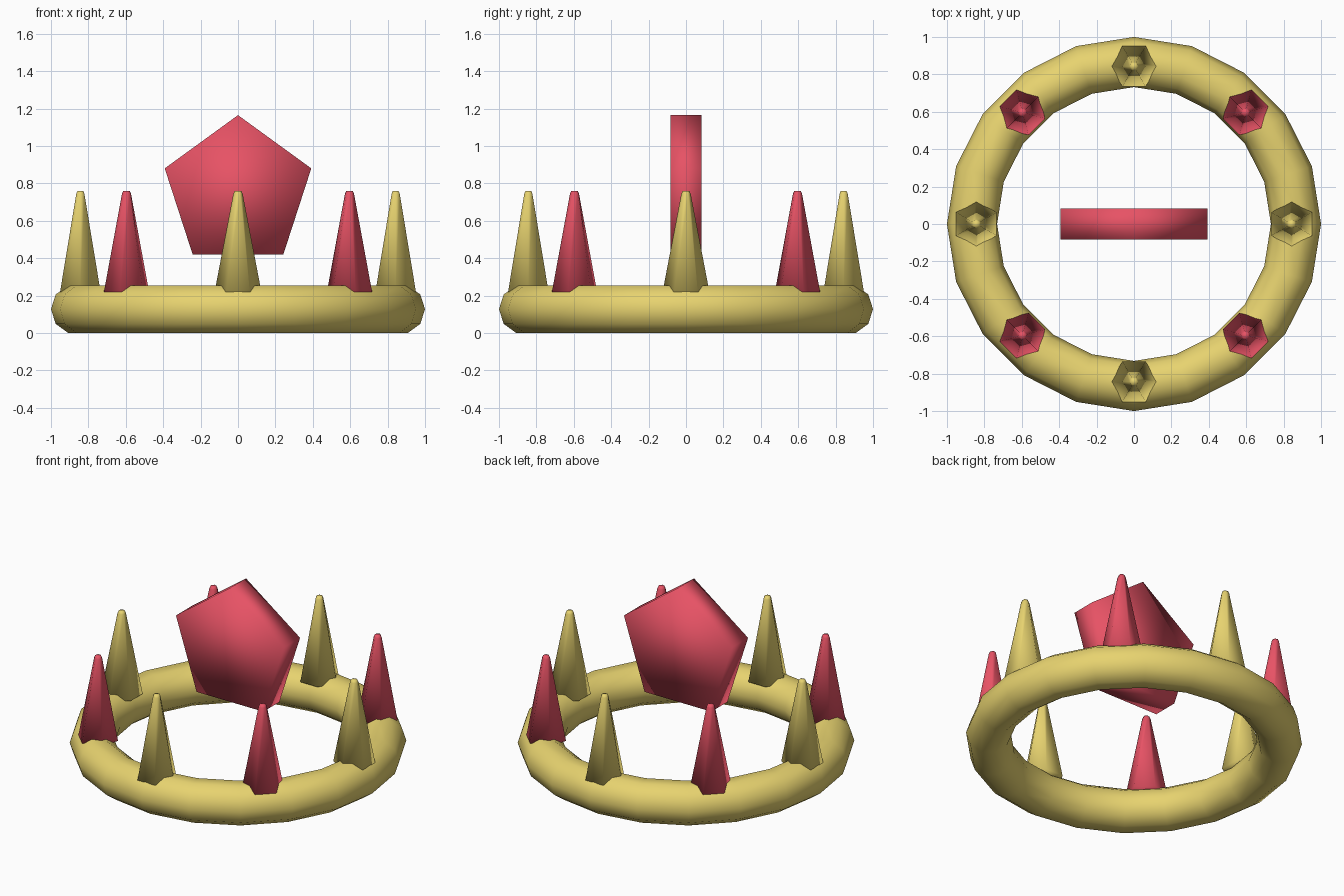
import bpy
import bmesh
from math import cos, sin, pi
from mathutils import Matrix

if "Cube" in bpy.data.objects:
    bpy.data.objects.remove(bpy.data.objects["Cube"], do_unlink=True)


def make_material(name, colour):
    mat = bpy.data.materials.new(name)
    mat.use_nodes = True
    mat.diffuse_color = (*colour, 1)
    mat.node_tree.nodes["Principled BSDF"].inputs["Base Color"].default_value = (*colour, 1)
    return mat


gold = make_material("gold", (0.8, 0.65, 0.16))
red = make_material("ruby red", (0.8, 0.085, 0.13))


def ring_stack(name, sides, rings, matrix, mat):
    """Capped solid from (radius, z) rings, first corner on local +x."""
    bm = bmesh.new()
    loops = []
    for radius, z in rings:
        angles = [2 * pi * i / sides for i in range(sides)]
        loops.append([bm.verts.new((radius * cos(a), radius * sin(a), z)) for a in angles])
    for low, high in zip(loops, loops[1:]):
        for i in range(sides):
            j = (i + 1) % sides
            bm.faces.new((low[i], low[j], high[j], high[i]))
    bm.faces.new(loops[0][::-1])
    bm.faces.new(loops[-1])
    mesh = bpy.data.meshes.new(name)
    bm.to_mesh(mesh)
    bm.free()
    mesh.materials.append(mat)
    mesh.shade_smooth()
    obj = bpy.data.objects.new(name, mesh)
    obj.matrix_world = matrix
    bpy.context.collection.objects.link(obj)
    return obj


# Band of the crown
bpy.ops.mesh.primitive_torus_add(major_segments=20, minor_segments=10, major_radius=0.866,
                                 minor_radius=0.134, location=(0, 0, 0.1275))
band = bpy.context.object
band.name = "crown_band"
band.data.materials.append(gold)
band.data.shade_smooth()

# Alternating gold and red spikes, each with a corner along the band
for k in range(8):
    place = (Matrix.Rotation(k * pi / 4, 4, "Z") @ Matrix.Translation((0.843, 0, 0))
             @ Matrix.Rotation(pi / 2, 4, "Z"))
    ring_stack(f"spike_{k + 1}", 6, [(0.125, 0.22), (0.025, 0.745), (0.018, 0.76)],
               place, red if k % 2 else gold)

# Five-sided gem floating upright in the middle
upright = (Matrix.Translation((0, 0, 0.753)) @ Matrix.Rotation(pi / 2, 4, "X")
           @ Matrix.Rotation(pi / 2, 4, "Z"))
ring_stack("centre_gem", 5, [(0.412, -0.083), (0.412, 0.083)], upright, red)
